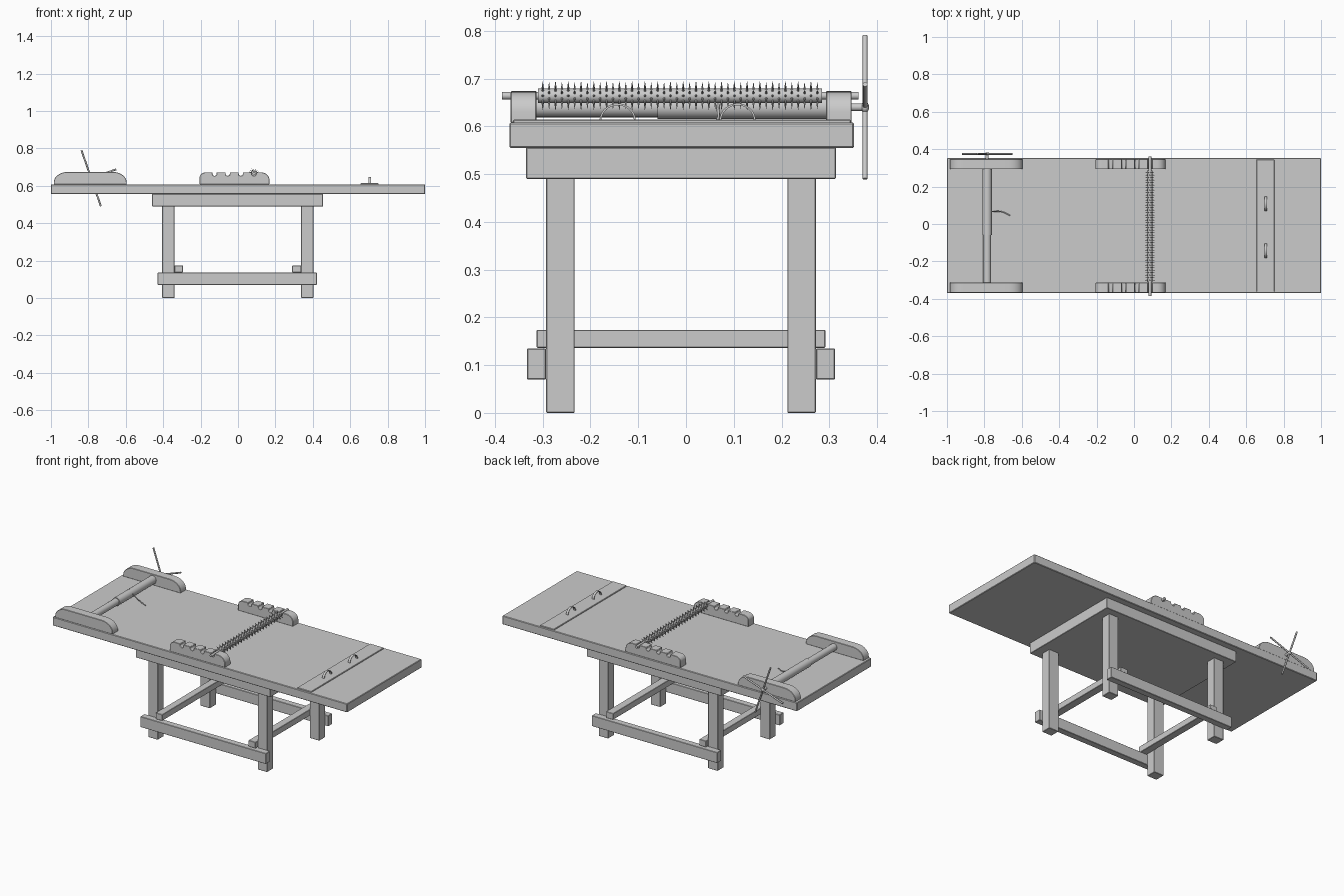
import bpy, bmesh, math
from mathutils import Matrix, Vector

if "Cube" in bpy.data.objects:
    bpy.data.objects.remove(bpy.data.objects["Cube"])


def finish(bm, name, smooth=False, bevel=0):
    bmesh.ops.recalc_face_normals(bm, faces=bm.faces[:])
    me = bpy.data.meshes.new(name)
    bm.to_mesh(me)
    bm.free()
    ob = bpy.data.objects.new(name, me)
    bpy.context.collection.objects.link(ob)
    if bevel:
        m = ob.modifiers.new("bevel", 'BEVEL')
        m.width, m.segments = bevel, 1
    if smooth:
        bpy.ops.object.select_all(action='DESELECT')
        ob.select_set(True)
        bpy.context.view_layer.objects.active = ob
        bpy.ops.object.shade_smooth_by_angle(angle=math.radians(35))
    return ob


def box(name, x0, x1, y0, y1, z0, z1, bevel=0.002):
    bm = bmesh.new()
    mat = Matrix.Translation(((x0 + x1) / 2, (y0 + y1) / 2, (z0 + z1) / 2)) @ Matrix.Diagonal((x1 - x0, y1 - y0, z1 - z0, 1))
    bmesh.ops.create_cube(bm, size=1, matrix=mat)
    return finish(bm, name, bevel=bevel)


def add_cone(bm, a, b, r1, r2, sides):
    a, b = Vector(a), Vector(b)
    rot = (b - a).to_track_quat('Z', 'Y').to_matrix().to_4x4()
    bmesh.ops.create_cone(bm, cap_ends=True, segments=sides, radius1=r1, radius2=r2,
                          depth=(b - a).length, matrix=Matrix.Translation((a + b) / 2) @ rot)


def rod(name, a, b, r, sides=20):
    bm = bmesh.new()
    add_cone(bm, a, b, r, r, sides)
    return finish(bm, name, True)


def extrude_y(name, profile, y0, y1):
    bm = bmesh.new()
    f = bm.faces.new([bm.verts.new((x, y0, z)) for x, z in profile])
    ext = bmesh.ops.extrude_face_region(bm, geom=[f])
    bmesh.ops.translate(bm, vec=(0, y1 - y0, 0), verts=[v for v in ext["geom"] if isinstance(v, bmesh.types.BMVert)])
    return finish(bm, name, True, 0.002)


def arc(cx, cz, rx, rz, a0, a1, n=7):
    angles = [math.radians(a0 + (a1 - a0) * i / n) for i in range(n + 1)]
    return [(cx + rx * math.cos(t), cz + rz * math.sin(t)) for t in angles]


# Table top, slab beneath and cuff plank
box("table_top", -1, 1, -0.37, 0.352, 0.555, 0.608, 0.003)
box("under_slab", -0.46, 0.455, -0.335, 0.314, 0.49, 0.556)
box("cuff_plank", 0.655, 0.75, -0.362, 0.345, 0.606, 0.614)

# Legs and lower rails
for side, x0 in (("left", -0.405), ("right", 0.338)):
    for end, y0 in (("front", -0.293), ("back", 0.212)):
        box(f"{end}_{side}_leg", x0, x0 + 0.065, y0, y0 + 0.06, 0, 0.492)
box("front_rail", -0.43, 0.422, -0.333, -0.293, 0.07, 0.135)
box("back_rail", -0.43, 0.422, 0.272, 0.312, 0.07, 0.135)
box("left_cross_rail", -0.34, -0.295, -0.313, 0.292, 0.136, 0.174)
box("right_cross_rail", 0.29, 0.338, -0.313, 0.292, 0.136, 0.174)

# Winch cheeks and notched supports, one pair each
cheek = [(-0.985, 0.607), (-0.595, 0.607)] + arc(-0.67, 0.618, 0.075, 0.056, 0, 90) + arc(-0.91, 0.618, 0.075, 0.056, 90, 180)
notched = [(-0.205, 0.607), (0.168, 0.607)] + arc(0.123, 0.63, 0.045, 0.042, 0, 90)
for c in (0.085, 0.015, -0.055, -0.125):
    notched += [(c + 0.011, 0.672)] + arc(c, 0.662, 0.011, 0.009, 0, -180, 6) + [(c - 0.011, 0.672)]
notched += arc(-0.17, 0.645, 0.035, 0.027, 90, 180)
for end, y0, y1 in (("front", -0.367, -0.313), ("back", 0.293, 0.347)):
    extrude_y(end + "_winch_cheek", cheek, y0, y1)
    extrude_y(end + "_notched_support", notched, y0, y1)

# Winch roller, wound rope and loose rope end
WX, WZ = -0.785, 0.64
rod("winch_roller", (WX, -0.32, WZ), (WX, 0.30, WZ), 0.021, 24)
rod("wound_rope", (WX, -0.06, WZ), (WX, 0.294, WZ), 0.025, 24)
cu = bpy.data.curves.new("rope_end", 'CURVE')
cu.dimensions, cu.bevel_depth, cu.bevel_resolution, cu.use_fill_caps = '3D', 0.003, 2, True
sp = cu.splines.new('BEZIER')
pts = [(-0.785, 0.068, 0.663), (-0.755, 0.067, 0.64), (-0.71, 0.066, 0.614), (-0.66, 0.045, 0.611)]
sp.bezier_points.add(len(pts) - 1)
for bp, p in zip(sp.bezier_points, pts):
    bp.co = p
    bp.handle_left_type = bp.handle_right_type = 'AUTO'
bpy.context.collection.objects.link(bpy.data.objects.new("rope_end", cu))

# Crossed crank spokes on their axle
rod("crank_axle", (WX, 0.29, WZ), (WX, 0.38, WZ), 0.008)
bm = bmesh.new()
bmesh.ops.create_uvsphere(bm, u_segments=16, v_segments=8, radius=0.012,
                          matrix=Matrix.Translation((WX, 0.375, WZ)) @ Matrix.Diagonal((1, 0.7, 1, 1)))
finish(bm, "crank_hub", True)
for i, (dx, dz) in enumerate(((-0.052, 0.15), (0.134, 0.048))):
    rod(f"crank_spoke_{i + 1}", (WX - dx, 0.375, WZ - dz), (WX + dx, 0.375, WZ + dz), 0.005, 12)

# Spiked roller
SX, SZ = 0.085, 0.664
rod("spiked_roller_shaft", (SX, -0.385, SZ), (SX, 0.361, SZ), 0.008)
rod("spiked_roller", (SX, -0.31, SZ), (SX, 0.285, SZ), 0.015, 24)
bm = bmesh.new()
for i in range(44):
    y = -0.30 + i * 0.575 / 43
    for k in range(8):
        t = math.tau * k / 8 + (math.pi / 8 if i % 2 else 0)
        d = Vector((math.cos(t), 0, math.sin(t)))
        o = Vector((SX, y, SZ))
        add_cone(bm, o + d * 0.013, o + d * 0.03, 0.0028, 0.0003, 6)
finish(bm, "roller_spikes")

# Arched cuffs
for n, cy in (("front", -0.143), ("back", 0.108)):
    outer, inner = arc(cy, 0.612, 0.038, 0.036, 0, 180, 16), arc(cy, 0.612, 0.034, 0.032, 180, 0, 16)
    bm = bmesh.new()
    o, i = [[[bm.verts.new((x, y, z)) for y, z in ring] for x in (0.698, 0.712)] for ring in (outer, inner[::-1])]
    for k in range(16):
        for a, b in ((o[0], o[1]), (o[1], i[1]), (i[1], i[0]), (i[0], o[0])):
            bm.faces.new((a[k], a[k + 1], b[k + 1], b[k]))
    finish(bm, n + "_cuff", True)
